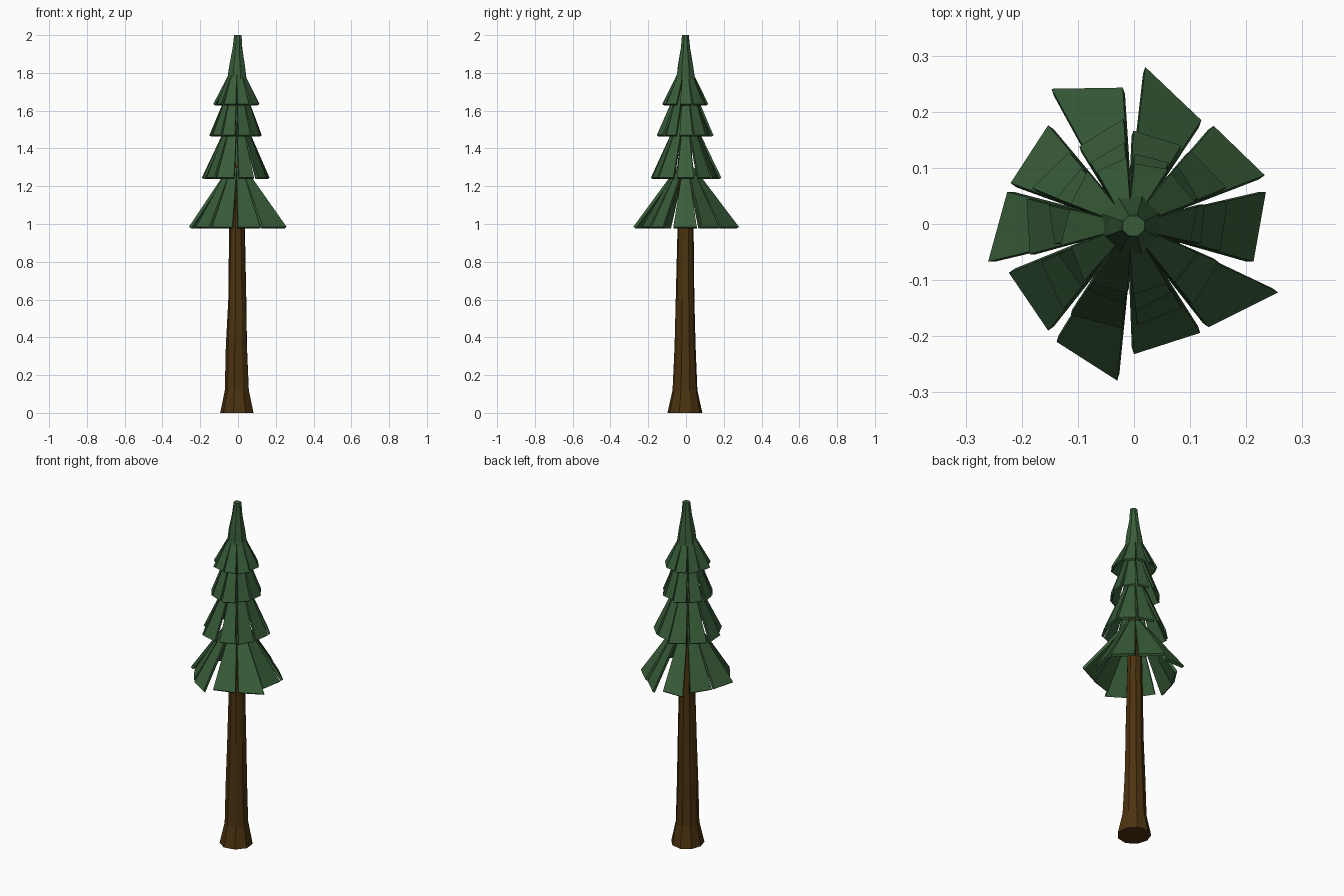
import bpy, bmesh, math, random
from mathutils import Vector

if "Cube" in bpy.data.objects:
    bpy.data.objects.remove(bpy.data.objects["Cube"])

random.seed(4)
AX, AY = -0.007, -0.003          # tree axis


def material(name, rgb):
    m = bpy.data.materials.new(name)
    m.diffuse_color = (*rgb, 1)
    m.use_nodes = True
    m.node_tree.nodes["Principled BSDF"].inputs["Base Color"].default_value = m.diffuse_color
    return m


green = material("needle green", (0.04, 0.108, 0.041))
brown = material("bark brown", (0.072, 0.033, 0.005))


def finish(name, bm, mat):
    bmesh.ops.recalc_face_normals(bm, faces=bm.faces)
    me = bpy.data.meshes.new(name)
    bm.to_mesh(me)
    bm.free()
    me.materials.append(mat)
    ob = bpy.data.objects.new(name, me)
    bpy.context.collection.objects.link(ob)
    return ob


def lathe(name, rings, sides, mat, wobble):
    """Closed faceted column through (radius, z, dx) rings."""
    bm = bmesh.new()
    loops = []
    for r, z, dx in rings:
        loop = []
        for i in range(sides):
            a = math.tau * (i + 0.5) / sides
            q = r * (1 + random.uniform(-wobble, wobble))
            loop.append(bm.verts.new((AX + dx + q * math.cos(a), AY + q * math.sin(a), z)))
        loops.append(loop)
    for lo, hi in zip(loops, loops[1:]):
        for i in range(sides):
            j = (i + 1) % sides
            bm.faces.new((lo[i], lo[j], hi[j], hi[i]))
    bm.faces.new(loops[0])
    bm.faces.new(loops[-1])
    return finish(name, bm, mat)


def tier(name, corners, z_low, z_high, r_in, thick):
    """Ten sloping slabs; corners holds each slab's two outer (x, y) points."""
    bm = bmesh.new()
    for k, (p, q) in enumerate(corners):
        mid = math.radians(72 - 36 * k)
        half = math.radians(18)
        rad = Vector((math.cos(mid), math.sin(mid), 0))
        inner = [Vector((AX + r_in * math.cos(mid + s * half),
                         AY + r_in * math.sin(mid + s * half), z_high)) for s in (-1, 1)]
        top = [Vector((*p, z_low)), Vector((*q, z_low)), *inner]
        down = (rad * 0.81 + Vector((0, 0, 0.58))) * -thick
        a = [bm.verts.new(v) for v in top]
        b = [bm.verts.new(v + down) for v in top]
        bm.faces.new(a)
        bm.faces.new(b[::-1])
        for i in range(4):
            j = (i + 1) % 4
            bm.faces.new((a[i], b[i], b[j], a[j]))
    return finish(name, bm, green)


def ring_corners(radius, jitter):
    """Outer corners of ten slabs with slightly uneven ends."""
    out = []
    for k in range(10):
        mid = 72 - 36 * k
        pair = []
        for s in (1, -1):
            a = math.radians(mid + s * random.uniform(13.5, 16))
            r = radius + random.uniform(-jitter, jitter)
            pair.append((AX + r * math.cos(a), AY + r * math.sin(a)))
        out.append(pair)
    return out


# Trunk with flared foot
lathe("trunk", [(0.092, 0.0, 0), (0.066, 0.12, 0), (0.056, 0.35, 0), (0.05, 0.6, 0.003),
                (0.042, 0.98, 0.002), (0.036, 1.32, 0)], 9, brown, 0.06)

# Widest tier, slab by slab clockwise from the back
low = [((0.02, 0.28), (0.12, 0.185)), ((0.142, 0.175), (0.233, 0.087)),
       ((0.235, 0.057), (0.213, -0.067)), ((0.257, -0.122), (0.133, -0.184)),
       ((0.118, -0.194), (0.0, -0.232)), ((-0.03, -0.279), (-0.138, -0.21)),
       ((-0.153, -0.19), (-0.223, -0.087)), ((-0.26, -0.067), (-0.226, 0.057)),
       ((-0.22, 0.073), (-0.153, 0.176)), ((-0.147, 0.241), (-0.02, 0.243))]
tier("bottom_branches", low, 0.985, 1.30, 0.045, 0.016)

# Smaller tiers above
tier("lower_middle_branches", ring_corners(0.178, 0.014), 1.245, 1.55, 0.043, 0.013)
tier("upper_middle_branches", ring_corners(0.14, 0.012), 1.47, 1.72, 0.042, 0.012)
tier("top_branches", ring_corners(0.12, 0.01), 1.635, 1.80, 0.04, 0.012)

# Green core and pointed tip
lathe("tree_tip", [(0.034, 1.28, 0), (0.04, 1.66, 0), (0.055, 1.76, 0), (0.043, 1.84, 0.002),
                   (0.027, 1.93, 0.004), (0.02, 2.0, 0.006)], 8, green, 0.06)
